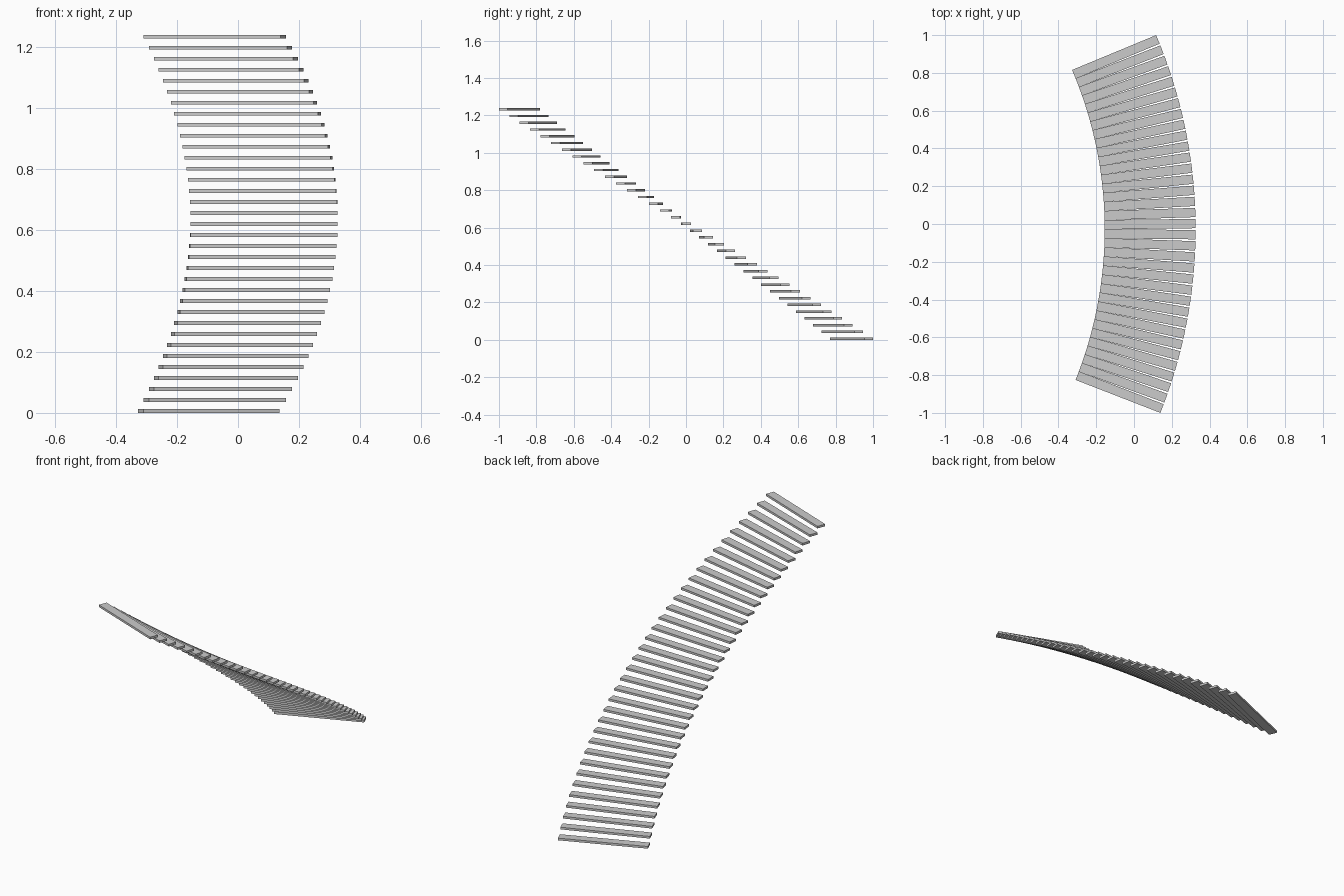
import bpy
from math import radians, cos, sin

if "Cube" in bpy.data.objects:
    bpy.data.objects.remove(bpy.data.objects["Cube"])

COUNT = 35
ARC = radians(45)
R_IN, R_OUT = 2.1432, 2.6248
DEPTH, THICK, RISE = 0.049, 0.0125, 0.03607
CX, CY = -2.2985, -0.0265

# one shared flat tread board, unit box scaled to size
L = R_OUT - R_IN
verts = [(x * L / 2, y * DEPTH / 2, z * THICK / 2)
         for x in (-1, 1) for y in (-1, 1) for z in (-1, 1)]
faces = [(0, 1, 3, 2), (4, 6, 7, 5), (0, 4, 5, 1),
         (2, 3, 7, 6), (0, 2, 6, 4), (1, 5, 7, 3)]
mesh = bpy.data.meshes.new("tread")
mesh.from_pydata(verts, [], faces)

# centre the flight in y from its two end treads
a0, a1 = ARC / 2, ARC / 2 - ARC * (COUNT - 1) / COUNT
CY = -(R_OUT * (sin(a0) + sin(a1)) + DEPTH / 2 * (cos(a0) - cos(a1))) / 2

# treads climb along the arc from back (low) to front (high)
r = (R_IN + R_OUT) / 2
for i in range(COUNT):
    a = ARC / 2 - ARC * i / COUNT
    tread = bpy.data.objects.new(f"stair_tread_{i + 1:02d}", mesh)
    tread.location = (CX + r * cos(a), CY + r * sin(a), THICK / 2 + i * RISE)
    tread.rotation_euler.z = a
    bpy.context.collection.objects.link(tread)
